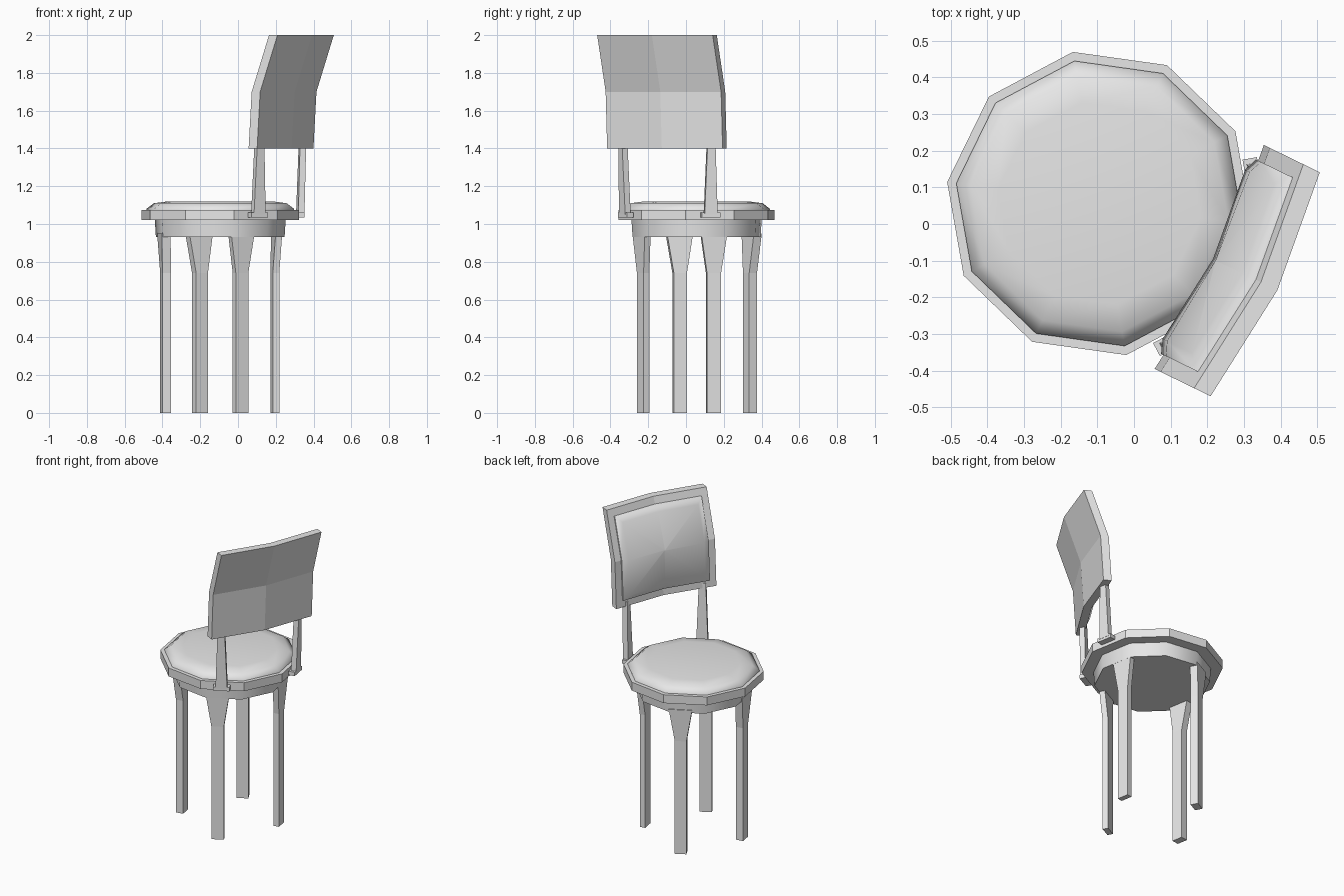
import bpy, bmesh, math
from mathutils import Matrix, Vector

cube = bpy.data.objects.get("Cube")
if cube:
    bpy.data.objects.remove(cube, do_unlink=True)

grey = bpy.data.materials.new("light_grey")
grey.use_nodes = True
grey.diffuse_color = (0.8, 0.8, 0.8, 1)
grey.node_tree.nodes["Principled BSDF"].inputs["Base Color"].default_value = (0.8, 0.8, 0.8, 1)

# Chair frame: local +x points to the back of the chair
PLACE = Matrix.Translation((-0.094, 0.056, 0)) @ Matrix.Rotation(math.radians(-26), 4, 'Z')


def loft(name, rings, smooth=0):
    """Join matching point rings into a closed, capped solid."""
    bm = bmesh.new()
    loops = [[bm.verts.new(PLACE @ Vector(p)) for p in ring] for ring in rings]
    n = len(loops[0])
    for a, b in zip(loops, loops[1:]):
        for i in range(n):
            j = (i + 1) % n
            bm.faces.new((a[i], a[j], b[j], b[i]))
    bm.faces.new(loops[0][::-1])
    bm.faces.new(loops[-1])
    bmesh.ops.remove_doubles(bm, verts=bm.verts, dist=0.0005)
    bmesh.ops.recalc_face_normals(bm, faces=bm.faces)
    mesh = bpy.data.meshes.new(name)
    bm.to_mesh(mesh)
    bm.free()
    mesh.materials.append(grey)
    obj = bpy.data.objects.new(name, mesh)
    bpy.context.collection.objects.link(obj)
    if smooth:
        bpy.ops.object.select_all(action='DESELECT')
        obj.select_set(True)
        bpy.context.view_layer.objects.active = obj
        bpy.ops.object.shade_smooth_by_angle(angle=math.radians(smooth))
    return obj


def decagon(r, z):
    return [(r * math.cos(math.radians(18 + 36 * k)),
             r * math.sin(math.radians(18 + 36 * k)), z) for k in range(10)]


def section(angle, dist, shift, w, d, z):
    """Rectangle lying against a seat side that faces the given angle."""
    c, s = math.cos(math.radians(angle)), math.sin(math.radians(angle))
    corners = [(dist + d / 2 * a, shift + w / 2 * b) for a, b in ((1, 1), (-1, 1), (-1, -1), (1, -1))]
    return [(u * c - v * s, u * s + v * c, z) for u, v in corners]


# Seat: apron, rim and padded top
loft("seat_apron", [decagon(0.344, 0.93), decagon(0.35, 1.025)], 40)
loft("seat_rim", [decagon(0.42, 1.02), decagon(0.42, 1.075)])
loft("seat_cushion", [decagon(0.395, 1.07), decagon(0.395, 1.08),
                      decagon(0.355, 1.11), decagon(0.28, 1.12)], 60)

for side, label in ((1, "left"), (-1, "right")):
    # Legs, flared where they meet the apron
    for end, angle, shift, w, d in (("back", 36, 0.038, 0.075, 0.035),
                                    ("front", 144, -0.038, 0.07, 0.047)):
        loft(f"{end}_leg_{label}", [
            section(side * angle, 0.30, side * shift, w, d, 0),
            section(side * angle, 0.30, side * shift, w, d, 0.74),
            section(side * angle, 0.31, side * shift, 0.14, d, 0.95)])
    # Backrest posts and their foot plates
    loft(f"back_post_{label}", [
        section(side * 36, 0.43, 0, 0.07, 0.033, 1.05),
        section(side * 36, 0.442, 0, 0.042, 0.033, 1.43)])
    loft(f"post_foot_{label}", [
        section(side * 36, 0.425, 0, 0.1, 0.04, 1.035),
        section(side * 36, 0.425, 0, 0.1, 0.04, 1.06)])


def front_face(v, z):
    """Depth of the curved, reclined front of the backrest."""
    lean = 0.018 * (z - 1.4) / 0.3 if z < 1.7 else 0.018 + 0.102 * (z - 1.7) / 0.3
    return 0.37 + lean - 0.037 * abs(v) / 0.34


# Backrest panel
H = 0.34
panel = []
for z in (1.4, 1.7, 2.0):
    front = [(front_face(v, z), v, z) for v in (-H, 0, H)]
    back = [(x + 0.05, v, z) for x, v, z in reversed(front)]
    panel.append(front + back)
loft("backrest_panel", panel)

# Backrest cushion, domed forward
AROUND = ((-1, -1), (0, -1), (1, -1), (1, 0), (1, 1), (0, 1), (-1, 1), (-1, 0))


def pad(scale, lift):
    points = [(0.295 * scale * a, 1.7 + 0.255 * scale * b) for a, b in AROUND]
    return [(front_face(v, z) - lift, v, z) for v, z in points]


loft("backrest_cushion", [pad(1, -0.01), pad(1, 0.01), pad(0.87, 0.03), pad(0.01, 0.035)], 60)
